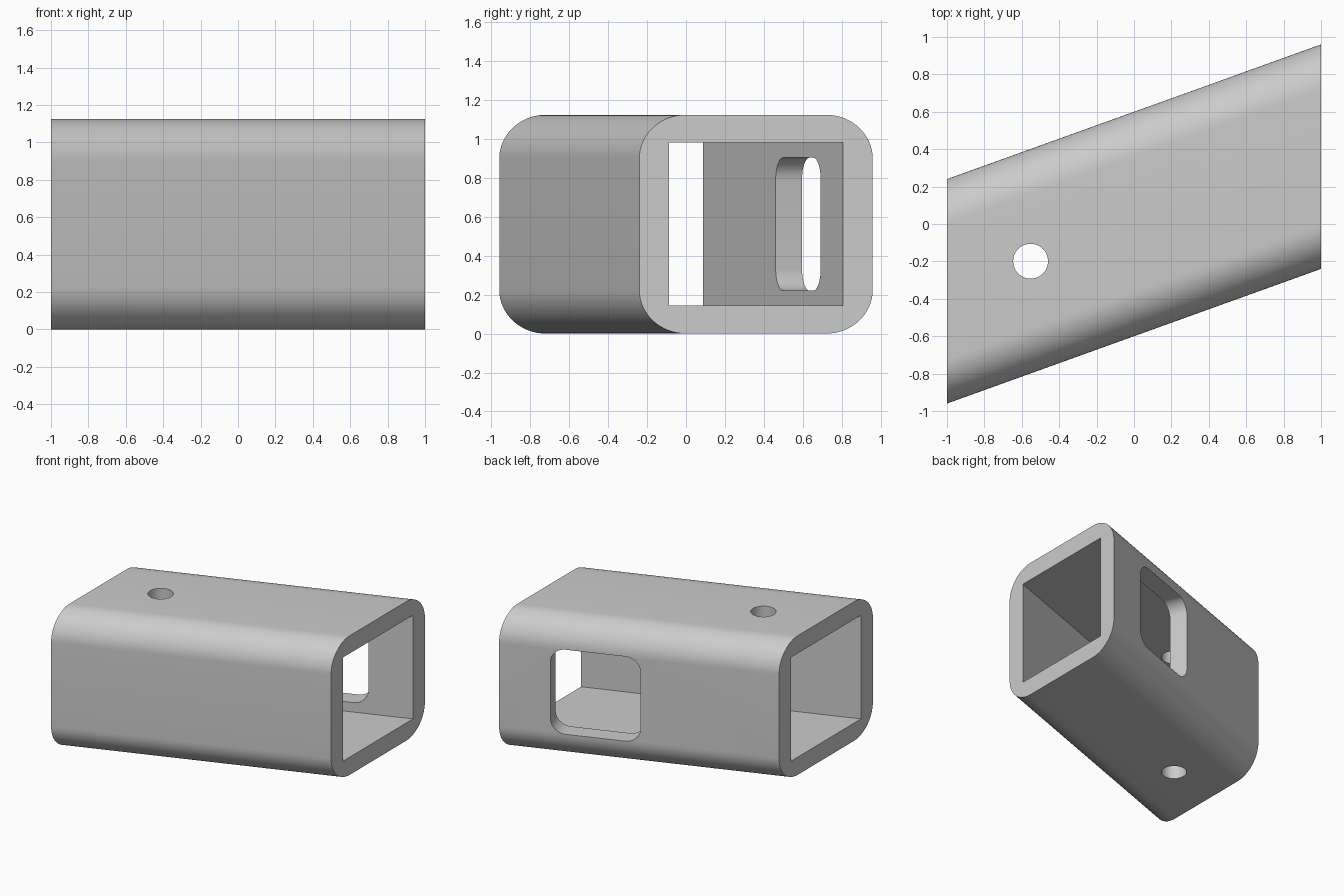
import bpy
import bmesh
import math
from mathutils import Matrix, Vector

default_cube = bpy.data.objects.get("Cube")
if default_cube:
    bpy.data.objects.remove(default_cube, do_unlink=True)

ANGLE = math.radians(20)
SLOPE = 0.36          # sideways drift of the tube along its length
HEIGHT = 1.125
MID = HEIGHT / 2

grey = bpy.data.materials.new("plain grey")
grey.use_nodes = True
grey.diffuse_color = (0.6, 0.6, 0.6, 1)
grey.node_tree.nodes["Principled BSDF"].inputs["Base Color"].default_value = grey.diffuse_color


def rounded_rect(half_w, half_h, rad_w=0, rad_h=0, steps=16):
    """Outline of a rectangle with elliptical corners, counter-clockwise."""
    if not rad_w:
        return [(half_w, half_h), (-half_w, half_h), (-half_w, -half_h), (half_w, -half_h)]
    points = []
    for quarter, (sx, sy) in enumerate([(1, 1), (-1, 1), (-1, -1), (1, -1)]):
        for i in range(steps + 1):
            a = (quarter + i / steps) * math.pi / 2
            points.append((sx * (half_w - rad_w) + rad_w * math.cos(a),
                           sy * (half_h - rad_h) + rad_h * math.sin(a)))
    return points


def prism(name, outline, place, depth):
    """Extrude an outline by depth either way; place maps (u, v, w) to 3D."""
    bm = bmesh.new()
    ends = [[bm.verts.new(place(u, v, w)) for u, v in outline] for w in (-depth, depth)]
    bm.faces.new(ends[0])
    bm.faces.new(ends[1])
    for i in range(len(outline)):
        j = (i + 1) % len(outline)
        bm.faces.new((ends[0][i], ends[0][j], ends[1][j], ends[1][i]))
    bmesh.ops.recalc_face_normals(bm, faces=bm.faces)
    mesh = bpy.data.meshes.new(name)
    bm.to_mesh(mesh)
    bm.free()
    mesh.materials.append(grey)
    obj = bpy.data.objects.new(name, mesh)
    bpy.context.collection.objects.link(obj)
    return obj


def along_tube(u, v, w):
    return (w, u + SLOPE * w, MID + v)


# Slanted tube body with rounded long edges
tube = prism("slanted_tube", rounded_rect(0.6, MID, 0.24, 0.225), along_tube, 1.0)

# Square bore through the whole length
bore = prism("bore_cutter", rounded_rect(0.447, 0.419), along_tube, 1.2)

# Rounded window, square to the rear wall
window_frame = Matrix.Translation(Vector((0.337, 0.641, MID))) @ Matrix.Rotation(ANGLE, 4, "Z")
window = prism("window_cutter", rounded_rect(0.342, 0.342, 0.115, 0.115, 10),
               lambda u, v, w: window_frame @ Vector((u, w, v)), 0.2)

# Round pin hole through top and bottom walls
pin_hole = prism("pin_hole_cutter", rounded_rect(0.093, 0.093, 0.0925, 0.0925, 12),
                 lambda u, v, w: (u - 0.553, v - 0.199, MID + w), 0.8)

# Cut the openings, then bake the result and drop the cutters
cutters = [bore, window, pin_hole]
for cutter in cutters:
    cutter.hide_render = True
    cut = tube.modifiers.new(cutter.name, "BOOLEAN")
    cut.operation = "DIFFERENCE"
    cut.solver = "EXACT"
    cut.object = cutter
bpy.context.view_layer.update()
graph = bpy.context.evaluated_depsgraph_get()
baked = bpy.data.meshes.new_from_object(tube.evaluated_get(graph))
tube.modifiers.clear()
tube.data = baked
for cutter in cutters:
    bpy.data.objects.remove(cutter, do_unlink=True)

# Smooth the rounded edges, keep the rims sharp
bpy.ops.object.select_all(action="DESELECT")
tube.select_set(True)
bpy.context.view_layer.objects.active = tube
bpy.ops.object.shade_smooth_by_angle(angle=math.radians(30))
